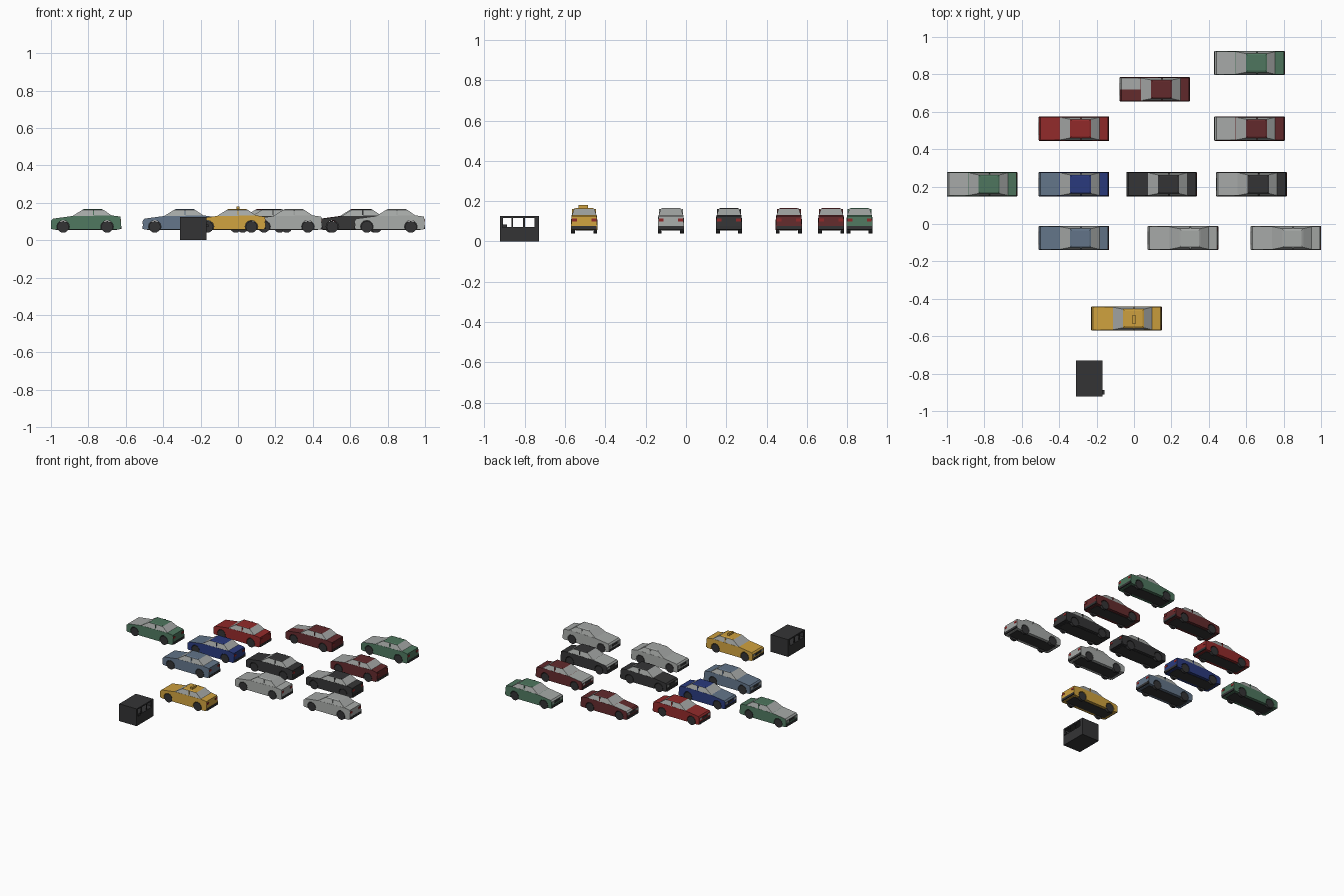
import bpy, bmesh, math
from mathutils import Matrix

if "Cube" in bpy.data.objects:
    bpy.data.objects.remove(bpy.data.objects["Cube"])


def srgb(r, g, b):
    f = lambda c: (c / 255 / 12.92) if c < 11 else ((c / 255 + 0.055) / 1.055) ** 2.4
    return (f(r), f(g), f(b), 1)


MATS = {}
for name, col in {"green": (78, 118, 94), "dark_red": (98, 42, 44), "red": (145, 42, 42),
                  "black": (52, 52, 53), "blue": (42, 58, 125), "slate": (98, 116, 136),
                  "silver": (165, 168, 166), "yellow": (205, 160, 62)}.items():
    MATS[name] = bpy.data.materials.new(name)
    MATS[name].diffuse_color = srgb(*col)


def finish(bm, name, mats, loc=(0, 0, 0)):
    bmesh.ops.recalc_face_normals(bm, faces=bm.faces[:])
    me = bpy.data.meshes.new(name)
    bm.to_mesh(me)
    bm.free()
    for m in mats:
        me.materials.append(MATS[m])
    ob = bpy.data.objects.new(name, me)
    ob.location = loc
    bpy.context.collection.objects.link(ob)
    return ob


def add_box(bm, x0, x1, y0, y1, z0, z1):
    m = Matrix.Translation(((x0 + x1) / 2, (y0 + y1) / 2, (z0 + z1) / 2))
    m = m @ Matrix.Diagonal((x1 - x0, y1 - y0, z1 - z0, 1))
    bmesh.ops.create_cube(bm, size=1, matrix=m)


def boxes(name, mat, loc, *dims):
    bm = bmesh.new()
    for d in dims:
        add_box(bm, *d)
    return finish(bm, name, [mat], loc)


AXLES = (-0.123, 0.112)
W = 0.065


def arch(cx):
    # wheel arch outline, travelling from rear to front
    pts = []
    for i in range(9):
        a = math.radians(-28 + i * 236 / 8)
        pts.append((cx + 0.034 * math.cos(a), 0.072 + 0.034 * math.sin(a)))
    return pts


def lower_body(loc, color, hood, side):
    prof = [(-0.18, 0.057), (-0.187, 0.066), (-0.187, 0.105), (-0.178, 0.115), (-0.075, 0.129),
            (0.14, 0.132), (0.183, 0.126), (0.187, 0.075), (0.178, 0.057)]
    prof += arch(AXLES[1]) + arch(AXLES[0])
    bm = bmesh.new()
    f = bm.faces.new([bm.verts.new((x, -W, z)) for x, z in prof])
    ext = bmesh.ops.extrude_face_region(bm, geom=[f])
    for v in ext["geom"]:
        if isinstance(v, bmesh.types.BMVert):
            v.co.y = W
    for v in bm.verts:  # shoulders lean in a little
        if v.co.z > 0.107:
            v.co.y *= 0.95
    bmesh.ops.bisect_plane(bm, geom=bm.verts[:] + bm.edges[:] + bm.faces[:],
                           plane_co=(0, 0, 0), plane_no=(0, 1, 0))
    bmesh.ops.recalc_face_normals(bm, faces=bm.faces[:])
    # bonnet panel colour, on both halves or only one
    for f in bm.faces:
        c = f.calc_center_median()
        if f.normal.z > 0.5 and c.x < -0.07 and c.z > 0.108 and c.y * side >= 0:
            f.material_index = 1
    finish(bm, "car_body", [color, hood], loc)


def cabin(loc, color):
    bm = bmesh.new()
    base = [bm.verts.new(p) for p in ((-0.075, -0.061, 0.128), (0.14, -0.061, 0.13),
                                      (0.14, 0.061, 0.13), (-0.075, 0.061, 0.128))]
    top = [bm.verts.new(p) for p in ((-0.02, -0.05, 0.162), (0.093, -0.05, 0.162),
                                     (0.093, 0.05, 0.162), (-0.02, 0.05, 0.162))]
    panes = [bm.faces.new((base[i], base[(i + 1) % 4], top[(i + 1) % 4], top[i])) for i in range(4)]
    roof = bm.faces.new(top)
    bm.faces.new(base[::-1])
    bmesh.ops.inset_individual(bm, faces=panes, thickness=0.004)
    for f in panes:
        f.material_index = 1
    # gently crowned roof
    bmesh.ops.inset_individual(bm, faces=[roof], thickness=0.012, depth=0.004)
    finish(bm, "car_cabin", [color, "silver"], loc)
    # door pillars over the side glass
    boxes("door_pillars", color, loc, *[(0.036, 0.042, s * 0.0555 - 0.004, s * 0.0555 + 0.004, 0.128, 0.16)
                                        for s in (-1, 1)])


def wheels(loc):
    bm = bmesh.new()
    for x in AXLES:
        for s in (-1, 1):
            m = Matrix.Translation((x, s * 0.055, 0.071)) @ Matrix.Rotation(math.pi / 2, 4, 'X')
            bmesh.ops.create_cone(bm, cap_ends=True, segments=16, radius1=0.031, radius2=0.031,
                                  depth=0.019, matrix=m)
    finish(bm, "wheels", ["black"], loc)


def car(x, y, color, hood=None, side=0):
    loc = (x, y, 0)
    lower_body(loc, color, hood or color, side)
    cabin(loc, color)
    wheels(loc)
    # chassis between the wheels, bumpers, lights
    boxes("chassis", "black", loc, (-0.165, 0.165, -0.044, 0.044, 0.054, 0.1))
    boxes("bumpers", "black", loc, (-0.189, -0.182, -0.062, 0.062, 0.06, 0.076),
          (0.18, 0.189, -0.062, 0.062, 0.06, 0.076))
    boxes("tail_lights", "red", loc, *[(0.178, 0.1865, s * 0.048 - 0.012, s * 0.048 + 0.012, 0.1, 0.114)
                                       for s in (-1, 1)])
    boxes("head_lights", "silver", loc, *[(-0.1885, -0.18, s * 0.046 - 0.012, s * 0.046 + 0.012, 0.088, 0.102)
                                          for s in (-1, 1)])
    boxes("grille", "black", loc, (-0.188, -0.18, -0.03, 0.03, 0.086, 0.102))


# parked cars: x, y, paint, bonnet paint, which half of the bonnet (0 = whole)
for args in ((0.618, 0.861, "green", "silver"), (0.111, 0.72, "dark_red", "silver", 1),
             (-0.322, 0.51, "red"), (0.618, 0.51, "dark_red", "silver"),
             (-0.812, 0.213, "green", "silver"), (-0.322, 0.213, "blue", "slate"),
             (0.148, 0.213, "black"), (0.628, 0.213, "black", "silver"),
             (-0.322, -0.075, "slate"), (0.262, -0.075, "silver"), (0.812, -0.075, "silver"),
             (-0.04, -0.505, "yellow")):
    car(*args)

# roof sign of the taxi
boxes("taxi_roof_sign", "yellow", (0, -0.51, 0), (-0.008, 0.008, -0.024, 0.024, 0.16, 0.18))

# boxy van shell with open side windows
X, Y0, Y1 = 0.07, -0.922, -0.73
pillars = []
for s in (-1, 1):
    a, b = sorted((s * X, s * (X - 0.006)))
    for y0, y1 in ((Y0, Y0 + 0.014), (-0.867, -0.859), (-0.808, -0.8), (-0.752, Y1)):
        pillars.append((a, b, y0, y1, 0.07, 0.118))
loc = (-0.239, 0, 0)
boxes("van_lower_body", "black", loc, (-X, X, Y0, Y1, 0, 0.072))
boxes("van_roof", "black", loc, (-X, X, Y0, Y1, 0.116, 0.125))
boxes("van_pillars", "black", loc, *pillars)
boxes("van_end_walls", "black", loc, (-X, X, Y0, Y0 + 0.006, 0.07, 0.118),
      (-X, X, Y1 - 0.006, Y1, 0.07, 0.118))
boxes("van_mirror", "black", loc, (X, X + 0.01, -0.912, -0.888, 0.07, 0.085))

for m in bpy.data.materials:
    if m.users and not m.is_grease_pencil:
        m.use_nodes = True
        m.node_tree.nodes["Principled BSDF"].inputs["Base Color"].default_value = m.diffuse_color
